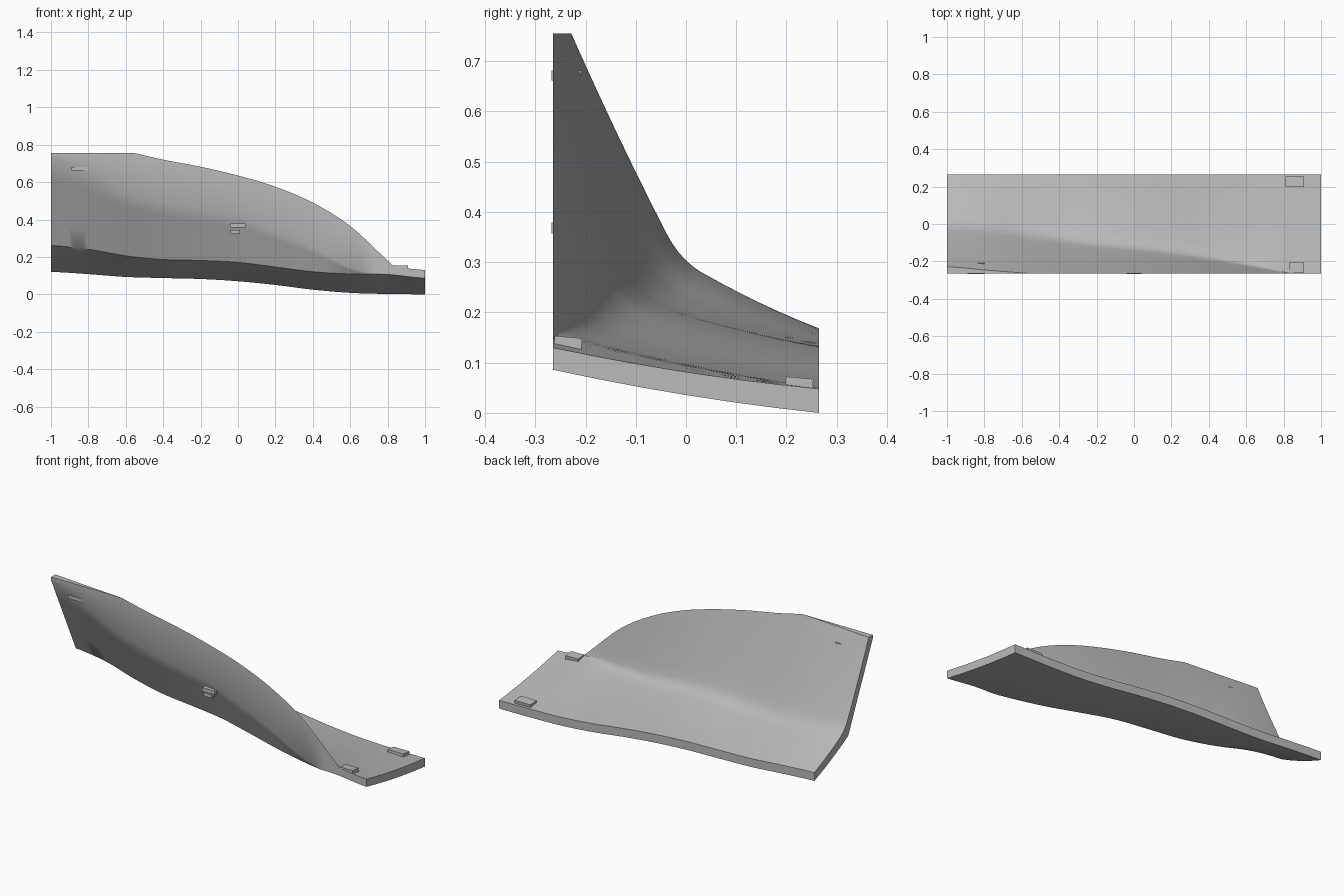
import bpy, bmesh, math

cube = bpy.data.objects.get("Cube")
if cube:
    bpy.data.objects.remove(cube)

grey = bpy.data.materials.new("plain grey")
grey.use_nodes = True
COLOUR = (0.5, 0.5, 0.5, 1)
grey.diffuse_color = COLOUR
grey.node_tree.nodes["Principled BSDF"].inputs["Base Color"].default_value = COLOUR

FRONT, BACK, TOP = -0.265, 0.265, 0.755

# Guide curves, sampled evenly along x from -1 to 1
BACK_LOW = [.12, .108, .093, .087, .082, .07, .05, .025, .008, .002, 0]
CREASE_Y = [-.012, -.022, -.05, -.08, -.105, -.125, -.15, -.18, -.215, -.255, -.31]
CREASE_Z = [.305, .285, .25, .23, .225, .215, .19, .165, .153, .15, .13]
WALL_TOP = [.84, .8, .765, .72, .682, .635, .575, .49, .365, .18, .0]
OUTER_TOP = [.735, .66, .56, .5, .46, .42, .34, .25, .14, .1, .085]


def guide(values, x):
    """Smooth value of a guide curve at x."""
    u = (x + 1) / 2 * (len(values) - 1)
    i = min(int(u), len(values) - 2)
    t = u - i
    a, b, c, d = (values[min(max(k, 0), len(values) - 1)] for k in range(i - 1, i + 3))
    return b + t / 2 * (c - a + t * (2*a - 5*b + 4*c - d + t * (3*(b - c) + d - a)))


def section(x):
    """Closed outline of the panel at x, as (y, z) pairs."""
    low = guide(BACK_LOW, x)
    cy, cz = max(guide(CREASE_Y, x), FRONT), guide(CREASE_Z, x)
    top = max(guide(WALL_TOP, x), cz)
    under_y, under_z = max(cy - 0.03, FRONT), cz - 0.044
    span = min(1, (TOP - cz) / max(top - cz, 1e-5))
    rim = min(top, TOP)
    lip = min(max(guide(OUTER_TOP, x), under_z), rim)

    def floor(t, y0, z0, y1, z1):
        return (y0 + (y1 - y0) * t, z0 + (z1 - z0) * t - 0.03 * t * (1 - t))

    def wall(s):
        s *= span
        bow = 0.1 * (cy - FRONT) * s * (1 - s)
        return (cy + (FRONT - cy) * s - bow, cz + (top - cz) * s)

    # inner face: floor, rounded crease, wall
    pts = [floor(k / 6 * 0.85, BACK, low + 0.048, cy, cz) for k in range(6)]
    p, q = floor(0.85, BACK, low + 0.048, cy, cz), wall(0.12)
    for k in range(6):
        t = k / 5
        pts.append(tuple((1-t)**2 * a + 2*t*(1-t) * b + t*t * c
                         for a, b, c in zip(p, (cy, cz), q)))
    pts += [wall(0.12 + 0.88 * k / 6) for k in range(1, 7)]
    # trimmed front, outer wall and underside
    pts += [(FRONT, rim), (FRONT, lip)]
    pts += [(FRONT + (under_y - FRONT) * k / 4, lip + (under_z - lip) * k / 4)
            for k in range(1, 5)]
    pts += [floor(1 - k / 6, BACK, low, under_y, under_z) for k in range(1, 7)]
    return pts


def finish(name, bm):
    mesh = bpy.data.meshes.new(name)
    bmesh.ops.recalc_face_normals(bm, faces=bm.faces)
    bm.to_mesh(mesh)
    bm.free()
    mesh.materials.append(grey)
    obj = bpy.data.objects.new(name, mesh)
    bpy.context.collection.objects.link(obj)
    return obj


# Curved panel lofted through the sections
bm = bmesh.new()
STEPS = 80
rings = []
for i in range(STEPS + 1):
    x = -1 + 2 * i / STEPS
    rings.append([bm.verts.new((x, y, z)) for y, z in section(x)])
n = len(rings[0])
for a, b in zip(rings, rings[1:]):
    for j in range(n):
        k = (j + 1) % n
        bm.faces.new((a[j], a[k], b[k], b[j]))
bm.faces.new(rings[0])
bm.faces.new(rings[-1])
bmesh.ops.remove_doubles(bm, verts=bm.verts, dist=0.0003)
panel = finish("curved_panel", bm)
bpy.ops.object.select_all(action='DESELECT')
panel.select_set(True)
bpy.context.view_layer.objects.active = panel
bpy.ops.object.shade_smooth_by_angle(angle=math.radians(36))


# Small mounting clips
def clip(name, centre, size, tilt=0):
    bm = bmesh.new()
    bmesh.ops.create_cube(bm, size=1)
    for v in bm.verts:
        v.co = [c * s for c, s in zip(v.co, size)]
    obj = finish(name, bm)
    obj.location = centre
    obj.rotation_euler.x = math.radians(tilt)


clip("upper_wall_clip", (-.845, -.238, .672), (.09, .06, .02))
clip("middle_wall_clip", (0, -.238, .368), (.08, .06, .022))
clip("middle_wall_clip_foot", (-.015, -.23, .335), (.05, .05, .02))
clip("back_floor_clip", (.86, .225, .055), (.1, .055, .03), -5)
clip("front_floor_clip", (.87, -.235, .138), (.08, .055, .026), -5)
